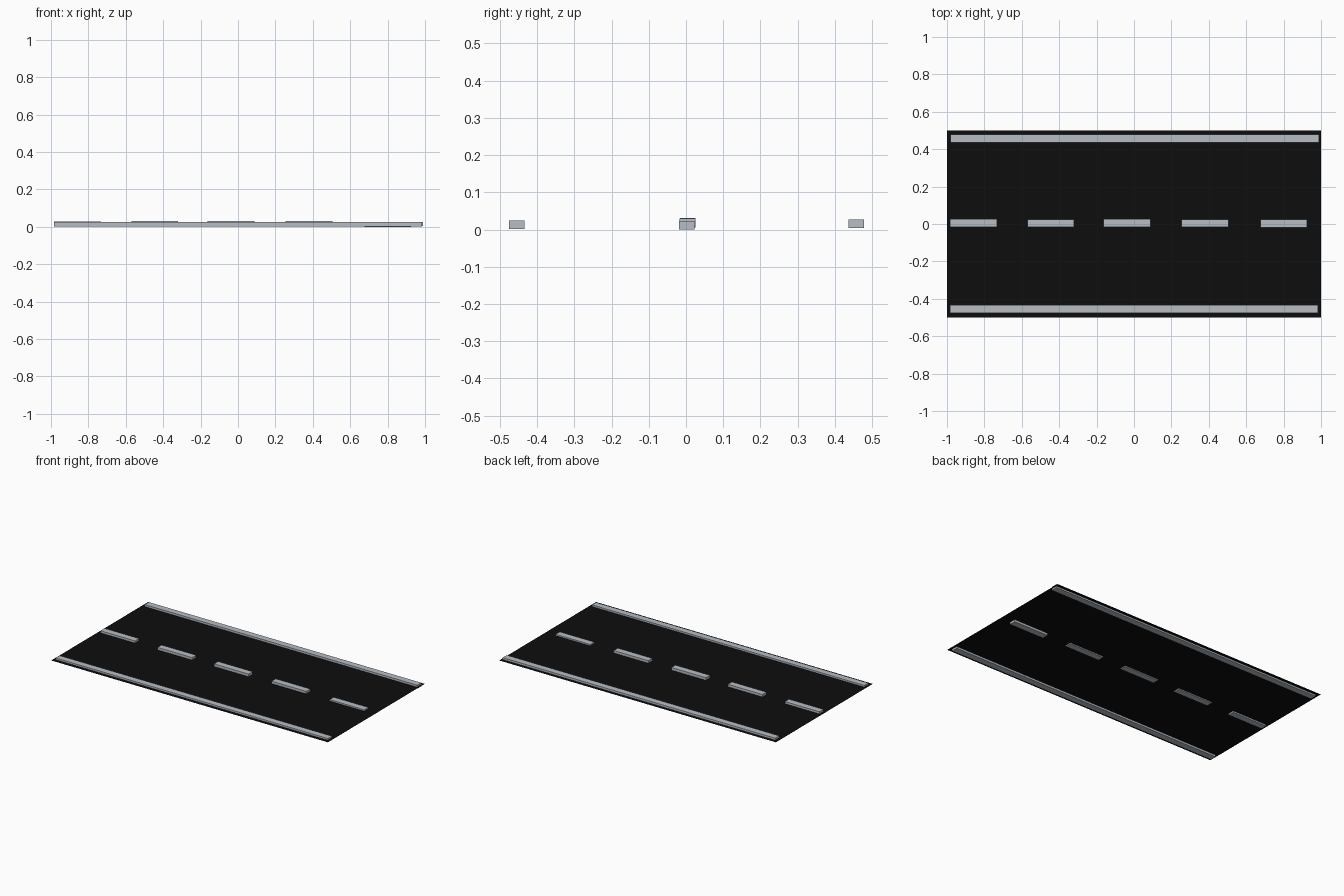
import bpy

if "Cube" in bpy.data.objects:
    bpy.data.objects.remove(bpy.data.objects["Cube"])

def material(name, color):
    m = bpy.data.materials.new(name)
    m.diffuse_color = color
    m.use_nodes = True
    m.node_tree.nodes["Principled BSDF"].inputs["Base Color"].default_value = m.diffuse_color
    return m

asphalt = material("asphalt", (0.004, 0.004, 0.004, 1))
paint = material("paint", (0.47, 0.51, 0.55, 1))

def stripe(name, x0, x1, y, z0, width=0.042, height=0.023):
    bpy.ops.mesh.primitive_cube_add(size=1, location=((x0 + x1) / 2, y, z0 + height / 2))
    ob = bpy.context.object
    ob.name = name
    ob.scale = (x1 - x0, width, height)
    bpy.ops.object.transform_apply(location=False, rotation=False, scale=True)
    ob.data.materials.append(paint)

# Road surface: a single sheet passing through the painted stripes
bpy.ops.mesh.primitive_plane_add(size=1, location=(0, 0, 0.014))
road = bpy.context.object
road.name = "road_surface"
road.scale = (2, 1, 1)
bpy.ops.object.transform_apply(location=False, rotation=False, scale=True)
road.data.materials.append(asphalt)

# Solid edge lines
stripe("edge_line_front", -0.985, 0.983, -0.455, 0.002)
stripe("edge_line_back", -0.98, 0.99, 0.457, 0.004)

# Dashed centre line, slightly uneven in placement
dashes = [(-0.983, 0.005, 0.005), (-0.57, 0.004, 0.007), (-0.162, 0.005, 0.008),
          (0.255, 0.004, 0.007), (0.676, 0.002, 0.0)]
for i, (x, y, z) in enumerate(dashes):
    stripe(f"centre_dash_{i + 1}", x, x + 0.25, y, z)
